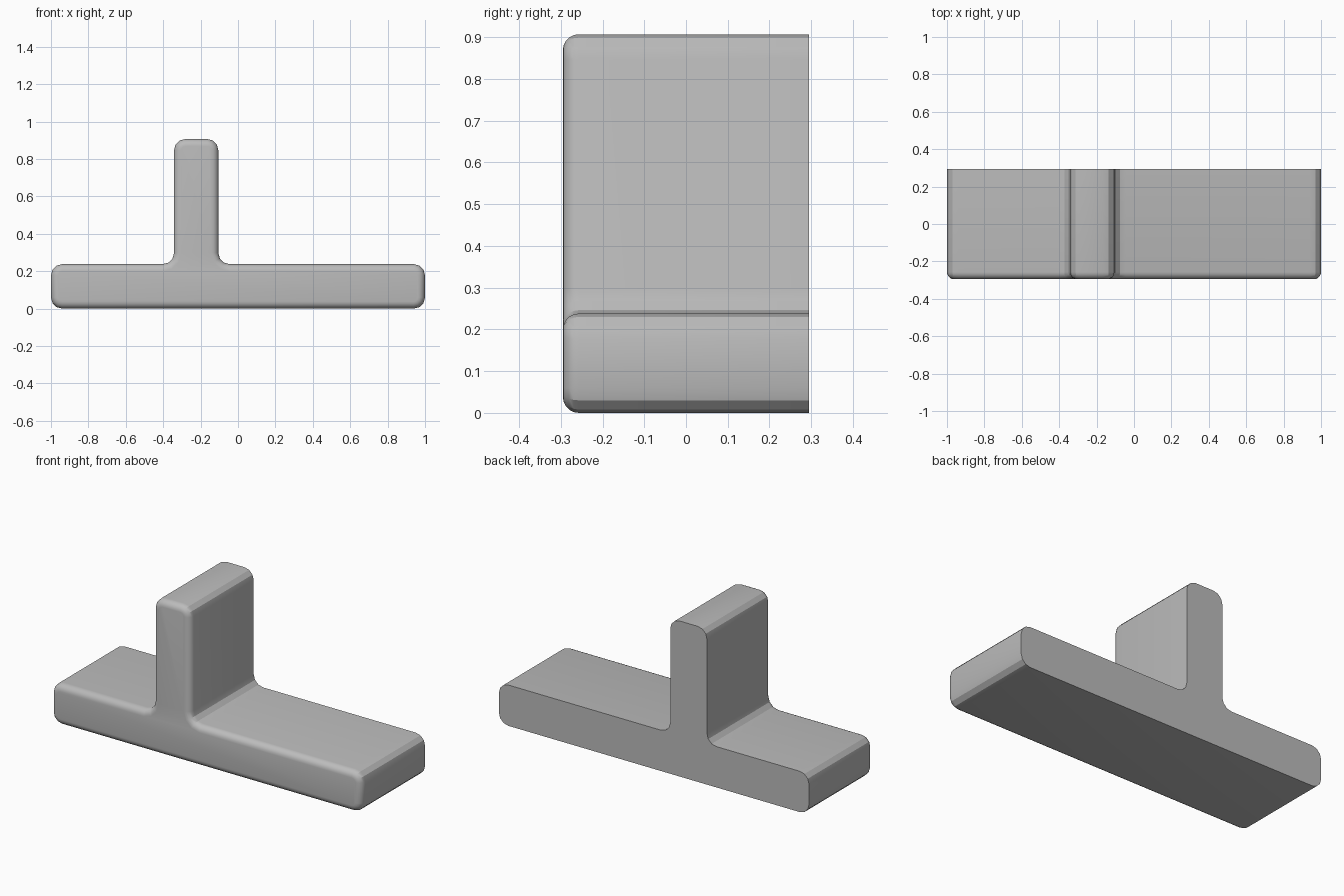
import bpy
import bmesh
from math import sin, cos, pi, radians
from mathutils import Vector

cube = bpy.data.objects.get("Cube")
if cube:
    bpy.data.objects.remove(cube, do_unlink=True)

BACK, FRONT = 0.295, -0.295
CORNER = 0.06       # radius of the profile corners
RIM = 0.038         # radius of the rounded front rim
CORNER_STEPS, RIM_STEPS = 3, 5

# Sharp outline of the upside-down T, counter-clockwise in x and z
OUTLINE = [Vector(p) for p in (
    (-1, 0), (1, 0), (1, 0.238), (-0.105, 0.238),
    (-0.105, 0.907), (-0.342, 0.907), (-0.342, 0.238), (-1, 0.238))]


def rounded_outline(inset):
    """Outline with rounded corners, moved inward by inset."""
    points = []
    for i, corner in enumerate(OUTLINE):
        into = (corner - OUTLINE[i - 1]).normalized()
        out = (OUTLINE[(i + 1) % len(OUTLINE)] - corner).normalized()
        turn = 1 if into.cross(out) > 0 else -1
        centre = corner + CORNER * (out - into)
        radius = CORNER - turn * inset
        for k in range(CORNER_STEPS + 1):
            a = k / CORNER_STEPS * pi / 2
            points.append(centre + radius * (into * sin(a) - out * cos(a)))
    return points


# Stack rings from the flat back to the rounded front
sections = [(BACK, 0)]
for k in range(RIM_STEPS + 1):
    a = k / RIM_STEPS * pi / 2
    sections.append((FRONT + RIM * (1 - sin(a)), RIM * (1 - cos(a))))

bm = bmesh.new()
rings = [[bm.verts.new((p.x, y, p.y)) for p in rounded_outline(inset)]
         for y, inset in sections]
count = len(rings[0])
for a, b in zip(rings, rings[1:]):
    for i in range(count):
        j = (i + 1) % count
        bm.faces.new((a[i], a[j], b[j], b[i]))
bm.faces.new(rings[0])
bm.faces.new(rings[-1])
bmesh.ops.recalc_face_normals(bm, faces=bm.faces)

mesh = bpy.data.meshes.new("t_block")
bm.to_mesh(mesh)
bm.free()
block = bpy.data.objects.new("t_block", mesh)
bpy.context.collection.objects.link(block)

# Plain grey
grey = bpy.data.materials.new("plain grey")
grey.use_nodes = True
colour = (0.5, 0.5, 0.5, 1)
grey.diffuse_color = colour
grey.node_tree.nodes["Principled BSDF"].inputs["Base Color"].default_value = colour
mesh.materials.append(grey)

# Facets stay on the side corners, the front rim is smooth
bpy.context.view_layer.objects.active = block
block.select_set(True)
bpy.ops.object.shade_smooth_by_angle(angle=radians(25))
